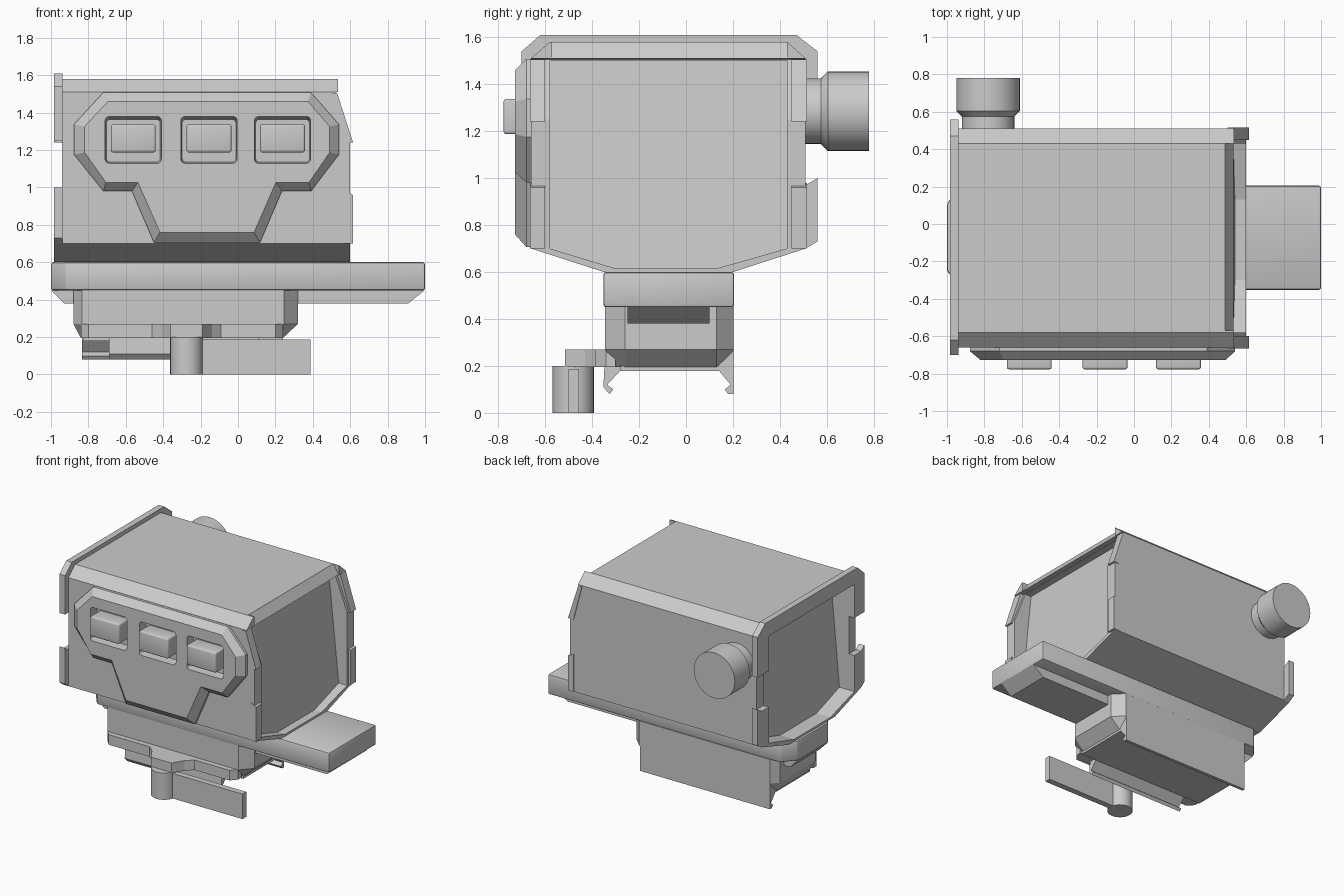
import bpy, bmesh, math

if "Cube" in bpy.data.objects:
    bpy.data.objects.remove(bpy.data.objects["Cube"])


def loft(name, pts, axis, a, b, pts2=None):
    """Prism (or taper, with pts2) of a 2D outline along an axis; a, b may be functions of the point."""
    def place(p, d):
        d = d(p) if callable(d) else d
        return {'x': (d, p[0], p[1]), 'y': (p[0], d, p[1]), 'z': (p[0], p[1], d)}[axis]
    bm = bmesh.new()
    lo = [bm.verts.new(place(p, a)) for p in pts]
    hi = [bm.verts.new(place(p, b)) for p in (pts2 or pts)]
    bm.faces.new(lo[::-1])
    bm.faces.new(hi)
    n = len(pts)
    for i in range(n):
        j = (i + 1) % n
        bm.faces.new((lo[i], lo[j], hi[j], hi[i]))
    bmesh.ops.recalc_face_normals(bm, faces=bm.faces)
    me = bpy.data.meshes.new(name)
    bm.to_mesh(me)
    bm.free()
    ob = bpy.data.objects.new(name, me)
    bpy.context.collection.objects.link(ob)
    return ob


def apply(ob, kind, **props):
    m = ob.modifiers.new(kind, kind)
    for k, v in props.items():
        setattr(m, k, v)
    bpy.context.view_layer.objects.active = ob
    bpy.ops.object.modifier_apply(modifier=m.name)


def boolean(ob, cutter, op='DIFFERENCE'):
    apply(ob, 'BOOLEAN', object=cutter, operation=op, solver='EXACT')
    bpy.data.objects.remove(cutter)


def smooth(ob):
    bpy.ops.object.select_all(action='DESELECT')
    ob.select_set(True)
    bpy.context.view_layer.objects.active = ob
    bpy.ops.object.shade_smooth_by_angle(angle=math.radians(30))


def rect(x0, x1, y0, y1):
    return [(x0, y0), (x1, y0), (x1, y1), (x0, y1)]


def rounded(x0, x1, y0, y1, r, n=4):
    out = []
    for k, (cx, cy) in enumerate(rect(x0 + r, x1 - r, y0 + r, y1 - r)):
        for i in range(n + 1):
            t = math.pi + (k + i / n) * math.pi / 2
            out.append((cx + r * math.cos(t), cy + r * math.sin(t)))
    return out


def circle(cx, cy, r, n=32):
    return [(cx + r * math.cos(2 * math.pi * i / n), cy + r * math.sin(2 * math.pi * i / n)) for i in range(n)]


# Hood: cross-section along x, trimmed to its side outline
section = [(-.66, .70), (-.66, 1.51), (-.58, 1.58), (.43, 1.58), (.51, 1.51), (.51, .70), (.2, .6), (-.35, .6)]
hood = loft("hood", section, 'x', -.94, .7)
side = [(-1.1, .5), (.6, .5), (.6, 1.25), (.5, 1.505), (.535, 1.51), (.535, 1.7), (-1.1, 1.7)]
boolean(hood, loft("cut", side, 'y', -1, 1), 'INTERSECT')

# Recessed slanted windows at both ends, and sloped roof lip
opening = [(-.58, .70), (-.58, 1.5), (.43, 1.5), (.43, .70), (.13, .615), (-.30, .615)]
boolean(hood, loft("cut", opening, 'x', lambda p: .54 - .09 * (p[1] - .61) / .89, .8))
boolean(hood, loft("cut", opening, 'x', -1.2, lambda p: -.87 + .08 * (p[1] - .61) / .89))
boolean(hood, loft("cut", [(.487, 1.6), (.487, 1.579), (.545, 1.49), (.6, 1.6)], 'y', -.57, .43))

# Rear flange: upper arch and lower cradle
loft("rear_flange_upper", [(-.70, 1.25), (-.70, 1.54), (-.62, 1.61), (.47, 1.61), (.56, 1.54), (.56, 1.24),
                           (.43, 1.24), (.43, 1.5), (-.58, 1.5), (-.58, 1.25)], 'x', -.985, -.939)
loft("rear_flange_lower", [(.43, .97), (.51, .97), (.56, 1.0), (.56, .73), (.51, .70), (.2, .6), (-.35, .6),
                           (-.66, .70), (-.70, .73), (-.70, 1.0), (-.66, .97), (-.58, .97),
                           (-.58, .70), (-.30, .615), (.13, .615), (.43, .70)], 'x', -.985, -.939)

# Corner guards on the front window posts
for y0, y1, s in ((-.665, -.60, "near"), (.45, .515, "far")):
    loft(f"post_guard_upper_{s}", [(.50, 1.505), (.53, 1.505), (.615, 1.24), (.57, 1.24)], 'y', y0, y1)
    loft(f"post_guard_lower_{s}", [(.57, .70), (.615, .70), (.615, .96), (.57, .98)], 'y', y0, y1)

# Control panel with bevelled rim
outer = [(-.877, 1.337), (-.72, 1.508), (.39, 1.508), (.54, 1.337), (.54, 1.176), (.39, .98),
         (.235, .98), (.118, .706), (-.45, .706), (-.567, .98), (-.72, .98), (-.877, 1.176)]
inner = [(-.82, 1.326), (-.695, 1.46), (.374, 1.46), (.49, 1.326), (.49, 1.187), (.38, 1.027),
         (.203, 1.027), (.086, .76), (-.417, .76), (-.535, 1.027), (-.706, 1.027), (-.82, 1.187)]
panel = loft("control_panel", outer, 'y', -.68, -.728, inner)
base = loft("control_panel_base", outer, 'y', -.65, -.68)

# Button pockets and buttons
for i, cx in enumerate((-.56, -.155, .238)):
    for part in (panel, base):
        boolean(part, loft("cut", rounded(cx - .158, cx + .158, 1.123, 1.396, .025), 'y', -.80, -.60,
                           rounded(cx - .138, cx + .138, 1.14, 1.35, .02)))
    b = loft(f"button_{i + 1}", rect(cx - .12, cx + .12, 1.187, 1.337), 'y', -.65, -.777)
    apply(b, 'BEVEL', width=.012, segments=3)
    smooth(b)

# Battery cap knob
for name, r0, r1, y0, y1 in (("knob_neck", .14, .14, .50, .575), ("knob_taper", .14, .17, .575, .605),
                             ("knob_cap", .17, .17, .605, .78)):
    smooth(loft(name, circle(-.78, 1.285, r0), 'y', y0, y1, circle(-.78, 1.285, r1)))

# Base bar with its narrower underside keel
bar = loft("base_bar", [(-1, -.25), (-.92, -.352), (1, -.352), (1, .205), (-.92, .205), (-1, .11)], 'z', .45, .6)
keel = loft("base_keel", [(-1, .452), (-.93, .38), (.91, .38), (1, .452)], 'y', -.25, .10)
apply(bar, 'BEVEL', width=.012, segments=2)
smooth(bar)

# Mount block with chamfered corners, tapering below
block = [(-.88, -.27), (-.835, -.345), (.245, -.345), (.32, -.26), (.32, .13), (.245, .203), (-.835, .203), (-.88, .15)]
foot = [(-.84, -.25), (-.81, -.30), (.20, -.30), (.24, -.26), (.24, .13), (.20, .17), (-.81, .17), (-.84, .13)]
loft("mount_block", block, 'z', .27, .452)
loft("mount_foot", block, 'z', .27, .195, foot)
loft("mount_underside", rect(-.83, .24, -.28, .14), 'z', .178, .2)

# Rail claws
loft("claw_far", [(.13, .27), (.203, .27), (.203, .08), (.18, .08), (.165, .10), (.19, .12), (.14, .18)],
     'x', -.835, .24)
loft("claw_near", [(-.26, .24), (-.345, .24), (-.352, .11), (-.325, .08), (-.31, .10), (-.335, .12), (-.28, .18)],
     'x', -.69, .11)

# Clamp ledge with hinge boss
loft("clamp_ledge", [(-.84, -.34), (-.80, -.385), (-.46, -.385), (-.41, -.43), (-.36, -.515), (-.19, -.515),
                     (-.14, -.43), (-.09, -.385), (.20, -.385), (.24, -.34), (.24, -.30), (-.84, -.30)], 'z', .195, .27)

# Throw lever: pivot and arm
smooth(loft("lever_pivot", circle(-.275, -.48, .088, 24), 'z', 0, .2))
loft("lever_arm", rect(-.275, .387, -.50, -.455), 'z', 0, .187)
